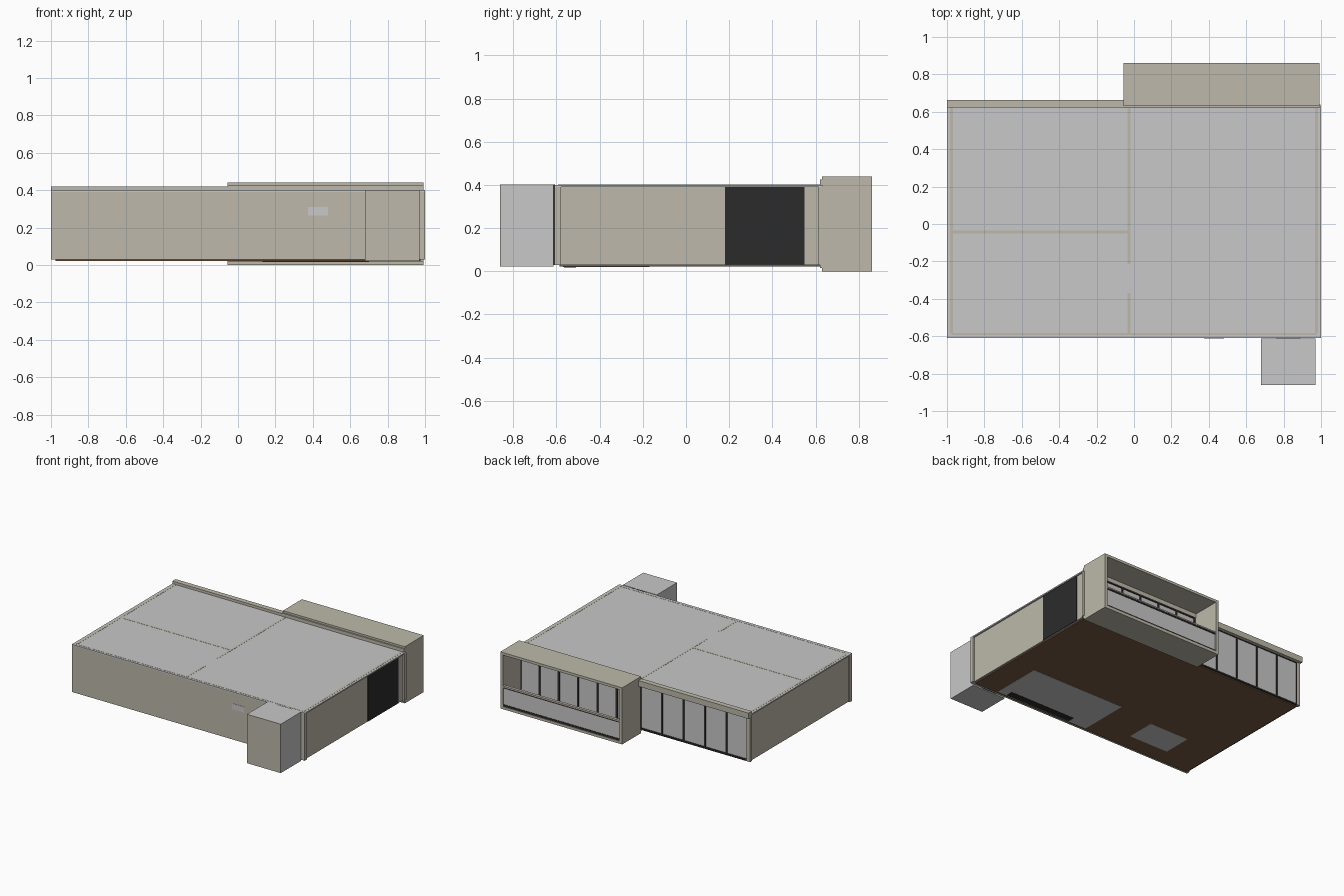
import bpy

def material(name, r, g, b):
    m = bpy.data.materials.new(name)
    m.diffuse_color = (r, g, b, 1)
    return m

TAN = material("warm_plaster", 0.51, 0.485, 0.405)
GREY = material("light_grey", 0.58, 0.58, 0.58)
BLACK = material("black", 0.024, 0.024, 0.024)
DARK = material("dark_frame", 0.035, 0.03, 0.026)
BROWN = material("brown_wood", 0.19, 0.105, 0.055)

def box(name, x, y, z, mat):
    """Box from (min, max) ranges on each axis."""
    verts = [(a, b, c) for a in x for b in y for c in z]
    faces = [(0, 1, 3, 2), (4, 6, 7, 5), (0, 4, 5, 1),
             (2, 3, 7, 6), (0, 2, 6, 4), (1, 5, 7, 3)]
    me = bpy.data.meshes.new(name)
    me.from_pydata(verts, [], faces)
    me.materials.append(mat)
    ob = bpy.data.objects.new(name, me)
    bpy.context.collection.objects.link(ob)
    return ob

def glazing(name, x0, x1, y, z0, z1, panes):
    """Glass sheet with dark mullions and rails."""
    box(name + "_glass", (x0, x1), (y - 0.003, y + 0.003), (z0, z1), GREY)
    for i in range(panes + 1):
        c = x0 + (x1 - x0) * i / panes
        box(name + "_mullion", (c - 0.007, c + 0.007), (y - 0.01, y + 0.01), (z0, z1), DARK)
    for z in (z0, z1 - 0.012):
        box(name + "_rail", (x0, x1), (y - 0.01, y + 0.01), (z, z + 0.012), DARK)

# Floor and roof slabs
box("floor", (-0.975, 0.975), (-0.585, 0.625), (0.022, 0.035), BROWN)
box("roof", (-1, 1), (-0.61, 0.632), (0.39, 0.4), GREY)

# Outer walls; the front wall ends project past the side walls as fins
box("front_wall", (-1, 1), (-0.61, -0.58), (0.03, 0.392), TAN)
for s in (-1, 1):
    box("side_wall", sorted((s * 0.988, s * 0.965)), (-0.59, 0.62), (0.03, 0.392), TAN)
    box("back_corner_post", sorted((s * 0.998, s * 0.97)), (0.615, 0.64), (0.03, 0.392), TAN)
box("side_wall_opening", (0.98, 0.992), (0.18, 0.55), (0.031, 0.395), BLACK)

# Inner walls whose tops just show through the roof
box("hall_wall_back", (-0.035, -0.02), (-0.215, 0.625), (0.035, 0.401), TAN)
box("hall_wall_front", (-0.035, -0.02), (-0.585, -0.37), (0.035, 0.401), TAN)
box("room_divider", (-0.975, -0.035), (-0.052, -0.036), (0.035, 0.401), TAN)
box("front_wall_top", (-0.975, 0.975), (-0.593, -0.583), (0.39, 0.401), TAN)
for s in (-1, 1):
    box("side_wall_top", sorted((s * 0.984, s * 0.967)), (-0.585, 0.625), (0.39, 0.401), TAN)

# Back windows of the left half with a beam over them
glazing("back_window", -0.975, -0.05, 0.625, 0.03, 0.385, 5)
box("back_beam", (-1, -0.055), (0.622, 0.662), (0.375, 0.42), TAN)

# Balcony shell, open at the back
X, Y = (-0.055, 0.992), (0.63, 0.862)
box("balcony_floor", X, Y, (0, 0.02), TAN)
box("balcony_roof", X, Y, (0.42, 0.44), TAN)
box("balcony_side_left", (-0.055, -0.033), Y, (0.02, 0.42), TAN)
box("balcony_side_right", (0.97, 0.992), Y, (0.02, 0.42), TAN)
box("balcony_lintel", X, (0.62, 0.645), (0.388, 0.425), TAN)
box("balcony_threshold", X, (0.62, 0.64), (0.015, 0.035), TAN)
glazing("balcony_window", -0.02, 0.975, 0.635, 0.03, 0.39, 6)

# Glass balustrade with clamp strip and handrail
box("balustrade_glass", (-0.033, 0.97), (0.847, 0.853), (0.02, 0.165), GREY)
box("balustrade_clamp", (-0.033, 0.97), (0.843, 0.857), (0.02, 0.034), DARK)
box("handrail_base", (-0.033, 0.97), (0.843, 0.857), (0.16, 0.17), DARK)
box("handrail", (-0.033, 0.97), (0.838, 0.86), (0.17, 0.18), TAN)

# Entrance porch with plaster front and door behind it
box("porch", (0.68, 0.97), (-0.858, -0.613), (0.022, 0.402), GREY)
box("porch_front", (0.68, 0.97), (-0.861, -0.857), (0.022, 0.402), TAN)
box("entrance_door", (0.76, 0.89), (-0.616, -0.606), (0.03, 0.401), DARK)

# Small pale window on the front wall
box("front_small_window", (0.375, 0.48), (-0.612, -0.608), (0.265, 0.31), GREY)

# Tiled areas and the kitchen plinth seen through the floor
box("kitchen_tiles", (-0.03, 0.78), (-0.57, -0.17), (0.02, 0.03), GREY)
box("kitchen_plinth", (0.13, 0.7), (-0.565, -0.51), (0.018, 0.03), BLACK)
box("bathroom_tiles", (-0.68, -0.34), (-0.45, -0.22), (0.02, 0.03), GREY)
